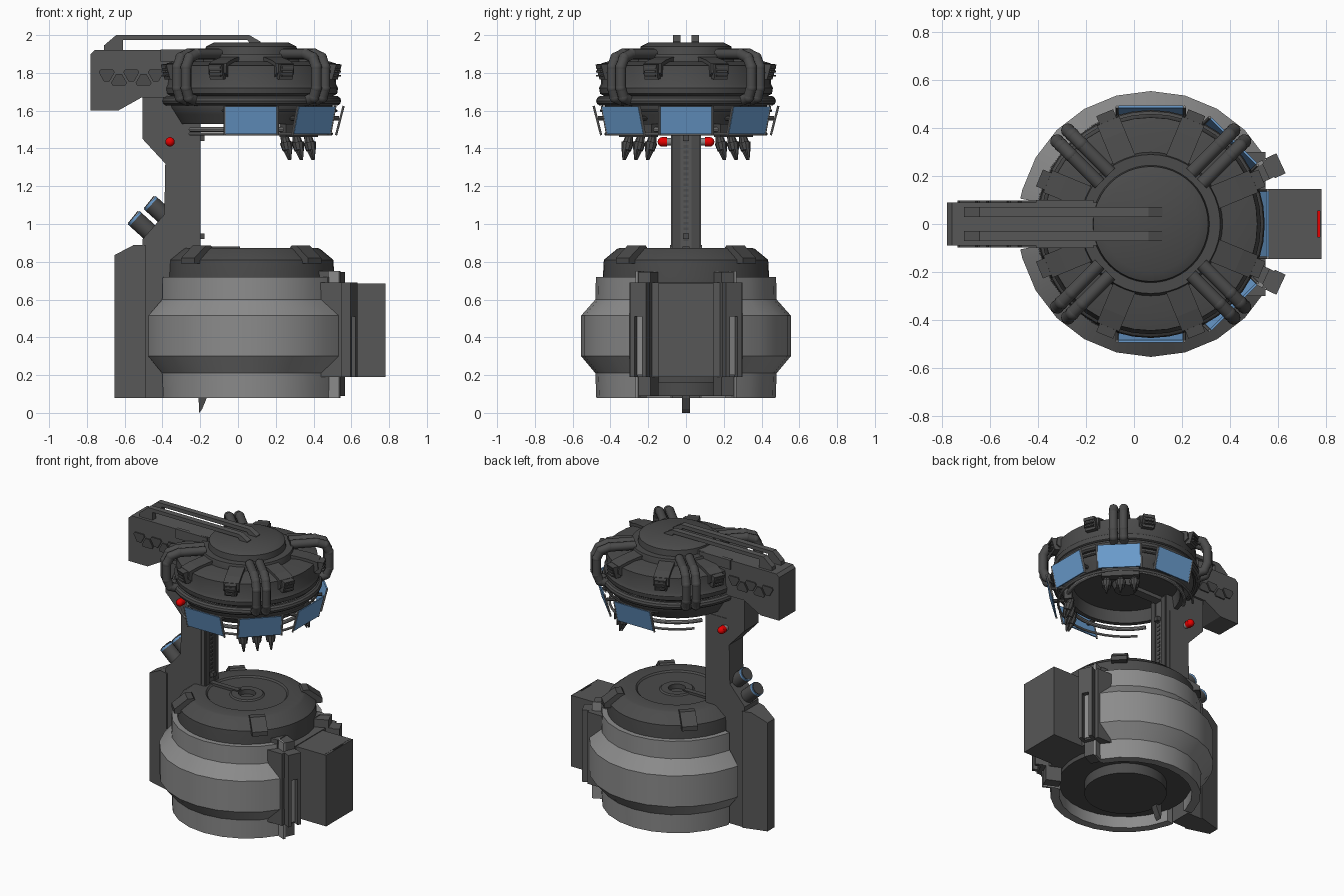
import bpy, bmesh, math
from mathutils import Vector, Matrix

if "Cube" in bpy.data.objects:
    bpy.data.objects.remove(bpy.data.objects["Cube"])

CX = 0.07  # shared vertical axis of drum and head


def mat(name, r, g, b):
    m = bpy.data.materials.new(name)
    m.diffuse_color = (r, g, b, 1)
    m.use_nodes = True
    m.node_tree.nodes["Principled BSDF"].inputs["Base Color"].default_value = m.diffuse_color
    return m


DARK = mat("dark grey", 0.07, 0.07, 0.07)
FRAME = mat("frame grey", 0.095, 0.095, 0.095)
LIGHT = mat("light grey", 0.26, 0.26, 0.26)
BLUE = mat("screen blue", 0.145, 0.335, 0.62)
RED = mat("lamp red", 0.8, 0.0, 0.0)


def finish(name, bm, m, smooth=False, xform=None):
    bmesh.ops.recalc_face_normals(bm, faces=bm.faces)
    if xform:
        bm.transform(xform)
    me = bpy.data.meshes.new(name)
    bm.to_mesh(me)
    bm.free()
    me.materials.append(m)
    ob = bpy.data.objects.new(name, me)
    bpy.context.collection.objects.link(ob)
    if smooth:
        bpy.ops.object.select_all(action='DESELECT')
        ob.select_set(True)
        bpy.context.view_layer.objects.active = ob
        bpy.ops.object.shade_smooth_by_angle(angle=math.radians(35))
    return ob


def polar(deg, r=0, z=0):
    """Frame whose local x points outward from the shared axis."""
    return (Matrix.Translation((CX, 0, 0)) @ Matrix.Rotation(math.radians(deg), 4, 'Z')
            @ Matrix.Translation((r, 0, z)))


def box(name, x, y, z, m, xform=None):
    bm = bmesh.new()
    bmesh.ops.create_cube(bm, size=1)
    for v in bm.verts:
        v.co = [(a[0] + a[1]) / 2 + c * (a[1] - a[0]) for a, c in zip((x, y, z), v.co)]
    return finish(name, bm, m, xform=xform)


def ball(name, p, r, m, xform=None):
    bm = bmesh.new()
    bmesh.ops.create_uvsphere(bm, u_segments=14, v_segments=8, radius=r)
    bm.transform(Matrix.Translation(p))
    return finish(name, bm, m, True, xform)


def prism(name, pts, y0, y1, m, xform=None):
    """Extrude an xz outline along y."""
    bm = bmesh.new()
    a = [bm.verts.new((x, y0, z)) for x, z in pts]
    b = [bm.verts.new((x, y1, z)) for x, z in pts]
    bm.faces.new(a)
    bm.faces.new(b)
    for i in range(len(pts)):
        j = (i + 1) % len(pts)
        bm.faces.new((a[i], a[j], b[j], b[i]))
    return finish(name, bm, m, xform=xform)


def lathe(name, prof, m, angles=None, segs=40, smooth=True, loop=False):
    """Spin an (r, z) profile; an angle list gives a partial, capped arc."""
    full = angles is None
    angles = angles or [360 * i / segs for i in range(segs)]
    bm = bmesh.new()
    rows = []
    for a in angles:
        c, s = math.cos(math.radians(a)), math.sin(math.radians(a))
        rows.append([bm.verts.new((CX + r * c, r * s, z)) for r, z in prof])
    n, p = len(rows), len(prof)
    for i in range(n if full else n - 1):
        A, B = rows[i], rows[(i + 1) % n]
        for k in range(p if loop else p - 1):
            l = (k + 1) % p
            bm.faces.new((A[k], B[k], B[l], A[l]))
    if not full:
        bm.faces.new(rows[0])
        bm.faces.new(rows[-1])
    bmesh.ops.remove_doubles(bm, verts=bm.verts, dist=1e-5)
    return finish(name, bm, m, smooth)


def rod(name, p0, p1, r0, r1, m, segs=16, xform=None):
    p0, p1 = Vector(p0), Vector(p1)
    d = p1 - p0
    bm = bmesh.new()
    bmesh.ops.create_cone(bm, cap_ends=True, segments=segs, radius1=r0, radius2=r1, depth=d.length)
    bm.transform(Matrix.Translation((p0 + p1) / 2) @ d.to_track_quat('Z', 'Y').to_matrix().to_4x4())
    return finish(name, bm, m, True, xform)


def pipe(name, pts, r, m, xform):
    """Round pipe with ball joints at its bends."""
    for a, b in zip(pts, pts[1:]):
        rod(name, a, b, r, r, m, 14, xform)
    for p in pts[1:-1]:
        ball(name + "_joint", p, r * 1.05, m, xform)


# --- base drum: two half shells, open at the column and at the front box
shell = [(.475, .08), (.48, .21), (.555, .30), (.555, .515), (.48, .60), (.477, .72), (.42, .72), (.42, .08)]
arc = list(range(30, 166, 15)) + [169]
lathe("drum_shell_left", shell, LIGHT, arc, loop=True)
lathe("drum_shell_right", shell, LIGHT, [-a for a in arc], loop=True)
lathe("drum_core", [(0, .09), (.26, .09), (.26, .16), (.425, .16), (.425, .70), (0, .70)], DARK)

# --- lid with stepped rings and centre hole
lathe("lid", [(0, .84), (.055, .84), (.055, .872), (.10, .872), (.11, .864), (.25, .864), (.26, .874),
              (.35, .874), (.365, .868), (.435, .81), (.44, .72), (.44, .69), (0, .69)], DARK, segs=48)
box("lid_slot", (-.22, .01), (-.018, .018), (.855, .88), DARK)
for a in (45, 135, 225, 315):
    prism("lid_lug", [(.33, .86), (.35, .885), (.39, .885), (.475, .82), (.475, .79), (.42, .79)],
          -.05, .05, DARK, polar(a))

# --- box on the right side with end plate and recessed lamp, wings and light frames
box("box_backing", (.36, .55), (-.30, .30), (.19, .69), FRAME)
box("box_upper_backing", (.40, .48), (-.25, .25), (.60, .75), FRAME)
box("box_body", (.50, .766), (-.147, .147), (.19, .685), FRAME)
box("box_end_plate", (.777, .782), (-.147, .147), (.19, .685), FRAME)
box("box_recessed_lamp", (.765, .778), (-.055, .055), (.62, .63), RED)
box("box_end_floor", (.765, .778), (-.147, .147), (.19, .20), FRAME)
for s in (1, -1):
    box("box_end_filler", (.765, .778), sorted((.055 * s, .147 * s)), (.19, .684), FRAME)
    f = polar(25 * s)
    box("wing", (.47, .56), (-.04, .04), (.19, .69), FRAME, f)
    for o in (-.034, .034):
        box("wing_post", (.55, .60), (o - .012, o + .012), (.19, .69), FRAME, f)
    box("wing_slot", (.555, .568), (-.023, .023), (.20, .51), LIGHT, f)
    box("wing_upper", (.555, .60), (-.03, .03), (.51, .69), FRAME, f)
    box("wing_core", (.43, .53), (-.04, .04), (.09, .745), FRAME, f)
    box("wing_light_plate", (.43, .535), sorted((.03 * s, .045 * s)), (.08, .75), LIGHT, f)

# --- column with a foot that narrows toward the back
prism("column", [(-.505, .08), (-.505, .92), (-.39, 1.05), (-.385, 1.32), (-.505, 1.45), (-.505, 1.70),
                 (-.205, 1.70), (-.205, .2), (-.38, .2), (-.38, .08)], -.075, .075, FRAME)
foot = prism("column_foot", [(-.655, .08), (-.655, .835), (-.55, .89), (-.49, .89), (-.49, .08)],
             -.085, .085, FRAME)
for v in foot.data.vertices:
    if v.co.x < -.6:
        v.co.y *= .45
    elif v.co.x < -.5:
        v.co.y *= .8
for s in (1, -1):
    box("column_rail", (-.22, -.198), sorted((.03 * s, .07 * s)), (.85, 1.6), DARK)
    box("column_side_strip", (-.37, -.23), sorted((.07 * s, .079 * s)), (.88, 1.5), FRAME)
    rod("lamp_stem", (-.36, .07 * s, 1.435), (-.36, .11 * s, 1.435), .02, .02, LIGHT)
    rod("lamp", (-.36, .10 * s, 1.435), (-.36, .128 * s, 1.435), .025, .025, RED)
    ball("lamp_dome", (-.36, .125 * s, 1.435), .0252, RED)
for i in range(20):
    box("ladder_rung", (-.21, -.2), (-.012, .012), (.91 + i * .029, .924 + i * .029), DARK)
for z in (.92, 1.44):
    box("column_stop", (-.21, -.178), (-.015, .015), (z, z + .03), DARK)
prism("floor_spike", [(-.215, .20), (-.165, .20), (-.165, .08), (-.19, .02), (-.205, 0)], -.022, .022, DARK)

# --- angled canisters behind the column
for x, z in ((-.46, .95), (-.375, 1.03)):
    rod("canister", (x, 0, z), (x - .082, 0, z + .074), .047, .047, DARK, 20)
    rod("canister_band", (x - .082, 0, z + .074), (x - .092, 0, z + .083), .047, .047, BLUE, 20)
    rod("canister_cap", (x - .092, 0, z + .083), (x - .097, 0, z + .087), .042, .042, DARK, 20)

# --- upper arm with side plates and twin handrails
prism("arm", [(-.78, 1.60), (-.78, 1.90), (-.76, 1.92), (-.35, 1.92), (-.1, 1.93), (-.1, 1.70), (-.35, 1.67),
              (-.51, 1.67), (-.635, 1.60)], -.09, .09, FRAME)
for s in (1, -1):
    for i in range(5):
        x, f = -.695 + i * .065, (1 if i % 2 == 0 else -1)
        tri = [(x + dx, 1.775 + f * (.012 + dz)) for dx, dz in
               ((-.042, .016), (-.034, .03), (.034, .03), (.042, .016), (.015, -.032), (-.015, -.032))]
        prism("arm_side_plate", tri, s * .088, s * .098, DARK)
    prism("arm_rail", [(-.71, 1.915), (-.71, 1.945), (-.645, 2.0), (.06, 2.0), (.12, 1.965), (.12, 1.94), (.07, 1.94),
                       (.05, 1.975), (-.61, 1.975), (-.61, 1.915)], s * .03, s * .07, FRAME)
    box("arm_top_strip", (-.41, -.17), sorted((.075 * s, .1 * s)), (1.86, 1.925), FRAME)

# --- head: hub, sloped disc, hollow skirt and ring pipes
lathe("head_hub", [(0, 1.96), (.20, 1.96), (.24, 1.94), (.245, 1.90), (.29, 1.90), (.30, 1.86), (.30, 1.82),
                   (0, 1.82)], DARK, segs=48)
lathe("head_disc", [(0, 1.86), (.35, 1.86), (.445, 1.838), (.45, 1.74), (.46, 1.72), (.455, 1.69), (.42, 1.67),
                    (.42, 1.61), (0, 1.61)], DARK)
skirt = [(.43, 1.67), (.43, 1.62), (.405, 1.58), (.375, 1.53), (.345, 1.53), (.33, 1.62), (.33, 1.67)]
lathe("head_skirt", skirt, DARK, loop=True)


def ring(name, r, z, t, m, a0=0, a1=360):
    prof = [(r + t * math.cos(k * math.pi / 5), z + t * math.sin(k * math.pi / 5)) for k in range(10)]
    lathe(name, prof, m, None if a1 - a0 == 360 else [a0 + (a1 - a0) * i / 40 for i in range(41)], loop=True)


ring("head_ring_pipe", .45, 1.652, .026, DARK)
ring("screen_rail_upper", .45, 1.60, .007, FRAME, -110, 110)
ring("screen_rail_lower", .425, 1.477, .008, LIGHT, -140, 140)
ring("inner_rail", .37, 1.50, .013, LIGHT, -150, 150)
rod("ceiling_socket", (CX, 0, 1.62), (CX, 0, 1.57), .09, .07, DARK, 24)
box("ceiling_track", (-.22, CX), (-.03, .03), (1.585, 1.615), FRAME)

# --- ribs with latch blocks round the head
for k in range(8):
    f = polar(22.5 + 45 * k)
    prism("head_rib", [(.29, 1.86), (.29, 1.885), (.40, 1.868), (.465, 1.85), (.47, 1.80), (.42, 1.76)],
          -.05, .05, DARK, f)
    prism("latch_block", [(.42, 1.77), (.48, 1.765), (.503, 1.845), (.44, 1.85)], -.038, .038, DARK, f)
    for j in range(3):
        box("latch_groove", (.47, .503), (-.03, .03), (1.78 + j * .022, 1.79 + j * .022), DARK, f)

# --- paired pipes over the head rim
for a in (45, 135, 225, 315):
    for o in (-.032, .032):
        pts = [(.27, o, 1.90), (.44, o, 1.90), (.495, o, 1.88), (.52, o, 1.83), (.52, o, 1.72),
               (.50, o, 1.67), (.44, o, 1.65)]
        pipe("rim_pipe", pts, .028, DARK, polar(a))

# --- five screens tilted outward at the top, with side brackets
for a in (-90, -45, 0, 45, 90):
    f = polar(a)
    prism("screen", [(.447, 1.477), (.456, 1.477), (.494, 1.622), (.485, 1.622)], -.135, .135, BLUE, f)
    for o in (-.141, .141):
        rod("screen_bracket", (.449, o, 1.47), (.489, o, 1.625), .006, .006, LIGHT, 8, f)
    for o in (-.08, .08):
        rod("screen_arm", (.38, o, 1.56), (.465, o, 1.56), .012, .012, DARK, 8, f)

# --- claw clusters under the front and back diagonals, leaning outward
for a in (45, -45):
    f = polar(a)
    box("claw_mount", (.33, .38), (-.12, .12), (1.46, 1.53), DARK, f)
    for o in (-.088, 0, .088):
        rod("claw_arm", (.335, o, 1.47), (.35, o, 1.42), .02, .028, DARK, 10, f)
        rod("claw_cuff", (.35, o, 1.43), (.36, o, 1.39), .034, .026, DARK, 10, f)
        for s in (-1, 1):
            rod("claw_finger", (.36 + .014 * s, o, 1.395), (.375 + .006 * s, o, 1.34), .015, .005, DARK, 6, f)
